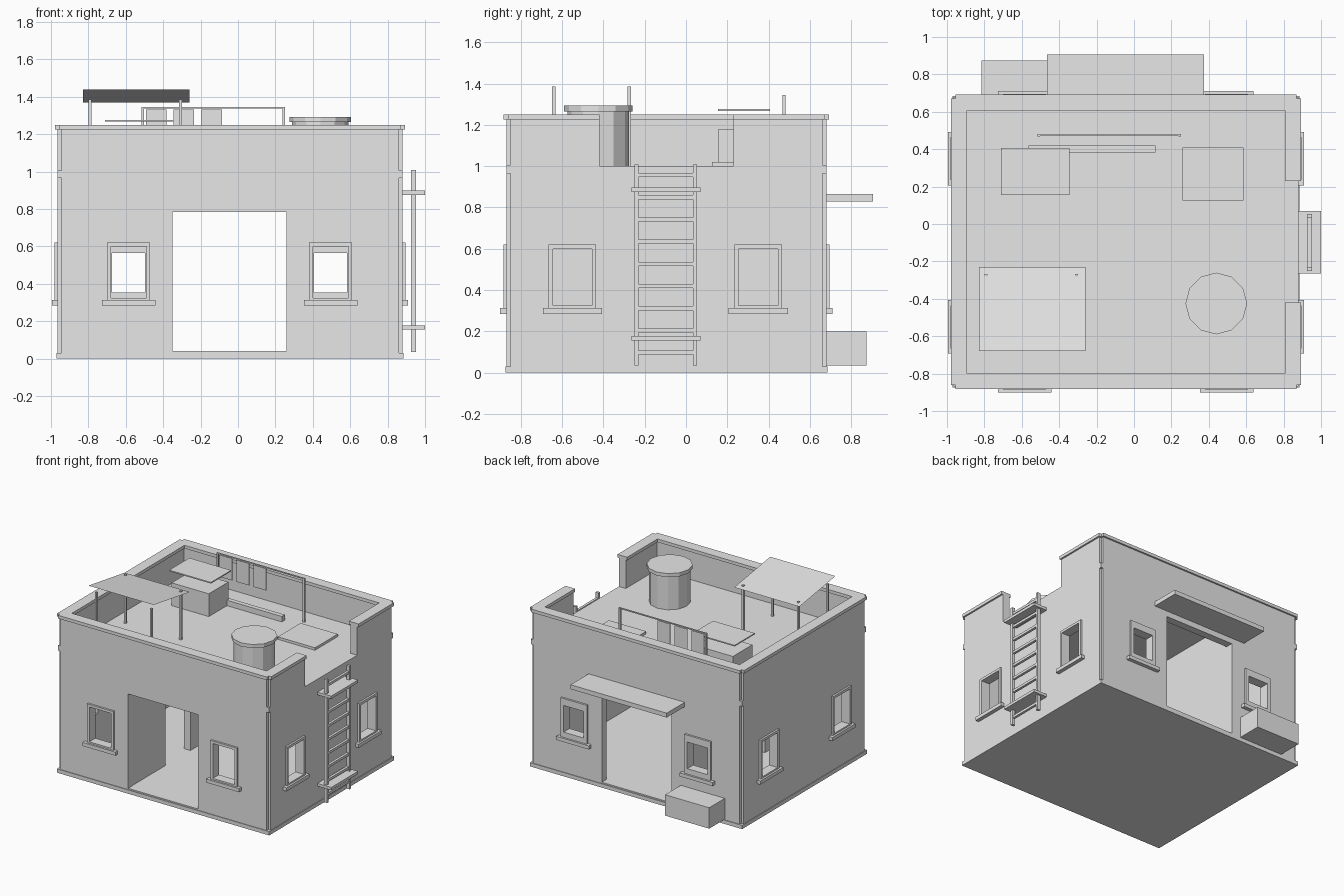
import bpy, bmesh
from mathutils import Matrix, Vector

if "Cube" in bpy.data.objects:
    bpy.data.objects.remove(bpy.data.objects["Cube"])

plaster = bpy.data.materials.new("plain_grey")
plaster.use_nodes = True
plaster.diffuse_color = (0.8, 0.8, 0.8, 1)
plaster.node_tree.nodes["Principled BSDF"].inputs["Base Color"].default_value = (0.8, 0.8, 0.8, 1)

# Outer wall faces and common levels
X0, X1, Y0, Y1 = -0.965, 0.88, -0.87, 0.68
FLOOR, ROOF, TOP, CAP = 0.04, 1.0, 1.23, 1.25
THICK, NOTCH = 0.06, 0.02
DOOR = (-0.35, 0.26)
DOOR_TOP = 0.785


def finish(name, bm):
    mesh = bpy.data.meshes.new(name)
    bm.to_mesh(mesh)
    bm.free()
    mesh.materials.append(plaster)
    obj = bpy.data.objects.new(name, mesh)
    bpy.context.collection.objects.link(obj)
    return obj


def boxes(name, *spans):
    """One object from boxes given as (x0, x1, y0, y1, z0, z1)."""
    bm = bmesh.new()
    for x0, x1, y0, y1, z0, z1 in spans:
        centre = Matrix.Translation(((x0 + x1) / 2, (y0 + y1) / 2, (z0 + z1) / 2))
        size = Matrix.Diagonal((abs(x1 - x0), abs(y1 - y0), abs(z1 - z0), 1))
        bmesh.ops.create_cube(bm, size=1, matrix=centre @ size)
    return finish(name, bm)


def cut(obj, *spans):
    """Subtract boxes from an object and bake the result."""
    cutter = boxes("cutter", *spans)
    cutter.hide_render = True
    mod = obj.modifiers.new("openings", "BOOLEAN")
    mod.operation, mod.solver, mod.object = "DIFFERENCE", "EXACT", cutter
    bpy.context.view_layer.update()
    graph = bpy.context.evaluated_depsgraph_get()
    mesh = bpy.data.meshes.new_from_object(obj.evaluated_get(graph))
    obj.modifiers.clear()
    obj.data = mesh
    bpy.data.objects.remove(cutter)


def on_wall(side, u0, u1, o0, o1, z0, z1):
    """Box on a wall: u runs along it, o is the distance outwards."""
    face = {"front": Y0, "back": Y1, "right": X0, "left": X1}[side]
    sign = 1 if side in ("back", "left") else -1
    a, b = sorted((face + sign * o0, face + sign * o1))
    if side in ("front", "back"):
        return (u0, u1, a, b, z0, z1)
    return (a, b, u0, u1, z0, z1)


# Base, floor and roof
boxes("base", (X0 - 0.005, X1 + 0.005, Y0 - 0.005, Y1 + 0.005, 0, 0.03))
boxes("floor", (X0 + 0.03, X1 - 0.03, Y0 + 0.03, Y1 - 0.03, 0.02, FLOOR))
boxes("roof", (X0 + 0.03, X1 - 0.03, Y0 + 0.03, Y1 - 0.03, 0.97, ROOF))

# Walls with door, window and parapet openings
GAP = (-0.42, 0.23)
WINDOWS = {"front": (-0.585, 0.495), "back": (-0.585, 0.495),
           "right": (-0.55, 0.35), "left": (-0.55, 0.35)}
for side, centres in WINDOWS.items():
    ends = (X0, X1) if side in ("front", "back") else (Y0, Y1)
    wall = boxes(side + "_wall",
                 on_wall(side, ends[0] + NOTCH, ends[1] - NOTCH, -THICK, 0, 0.03, TOP))
    half = 0.0875 if side == "back" else 0.095
    low, high = (0.355, 0.565) if side == "back" else (0.325, 0.6)
    holes = [on_wall(side, c - half, c + half, -0.2, 0.1, low, high) for c in centres]
    if side in ("front", "back"):
        holes.append(on_wall(side, *DOOR, -0.2, 0.1, FLOOR, DOOR_TOP))
    if side == "left":
        holes.append(on_wall(side, *GAP, -0.2, 0.1, ROOF, 1.4))
    cut(wall, *holes)

    # Window frames and sills
    for i, c in enumerate(centres):
        w = half + 0.02 if side != "back" else 0.115
        boxes(f"{side}_window_frame_{i + 1}",
              on_wall(side, c - w, c - half, -0.01, 0.015, 0.31, 0.62),
              on_wall(side, c + half, c + w, -0.01, 0.015, 0.31, 0.62),
              on_wall(side, c - half, c + half, -0.01, 0.015, high, 0.62),
              on_wall(side, c - half, c + half, -0.01, 0.015, 0.31, low))
        boxes(f"{side}_window_sill_{i + 1}",
              on_wall(side, c - 0.143, c + 0.143, -0.01, 0.03, 0.285, 0.313))

    # Parapet capping, interrupted above the ladder
    runs = [(ends[0] + 0.01, ends[1] - 0.01)]
    if side == "left":
        runs = [(runs[0][0], GAP[0]), (GAP[1], runs[0][1])]
    boxes(side + "_parapet_cap",
          *[on_wall(side, a, b, -THICK - 0.012, 0.013, TOP - 0.005, CAP) for a, b in runs])

# Small collars in the corner notches
boxes("corner_collars", *[(x - 0.004, x + 0.016, y - 0.004, y + 0.016, 0.965, 1.005)
                          for x in (X0 + 0.004, X1 - 0.016) for y in (Y0 + 0.004, Y1 - 0.016)])

# Inner partition with a doorway
partition = boxes("partition", (-0.41, -0.353, Y0 + 0.04, Y1 - 0.04, 0.03, 0.98))
cut(partition, (-0.6, -0.2, -0.40, -0.09, FLOOR, DOOR_TOP))

# Back awning and crate beside the back door
boxes("back_awning", (-0.465, 0.375, Y1 - 0.01, 0.905, 0.83, 0.865))
boxes("back_crate", (-0.815, -0.43, Y1 - 0.01, 0.875, 0.035, 0.2))

# Ladder
RAILS = ((-0.25, -0.23), (0.033, 0.053))
boxes("ladder_rails", *[(0.925, 0.952, a, b, 0.035, 1.008) for a, b in RAILS])
boxes("ladder_rungs", *[(0.928, 0.948, RAILS[0][1], RAILS[1][0], z - 0.01, z + 0.01)
                        for z in (0.097 + 0.1075 * k for k in range(9))])
boxes("ladder_brackets", *[(X1 - 0.01, 1.0, -0.265, 0.07, z, z + 0.022)
                           for z in (0.155, 0.876)])

# Water tank with lid
for name, radius, low, high in (("tank_body", 0.15, ROOF, 1.27), ("tank_lid", 0.165, 1.265, 1.293)):
    bm = bmesh.new()
    bmesh.ops.create_cone(bm, cap_ends=True, segments=12, radius1=radius, radius2=radius,
                          depth=high - low,
                          matrix=Matrix.Translation((0.44, -0.425, (low + high) / 2)))
    finish(name, bm)

# Roof hatch, storage box with raised cover, and beam
boxes("roof_hatch", (0.26, 0.585, 0.125, 0.41, ROOF - 0.01, 1.02))
boxes("storage_box", (-0.69, -0.365, 0.157, 0.4, ROOF - 0.01, 1.18))
boxes("storage_cover", (-0.71, -0.345, 0.155, 0.407, 1.267, 1.276))
boxes("roof_beam", (-0.565, 0.115, 0.383, 0.42, ROOF - 0.01, 1.043))

# Tilted canopy sheet on four posts
bm = bmesh.new()
corners = ((-0.83, -0.68, 1.44), (-0.26, -0.68, 1.44), (-0.26, -0.23, 1.37), (-0.83, -0.23, 1.37))
bm.faces.new([bm.verts.new(Vector(c)) for c in corners])
finish("canopy_sheet", bm)
boxes("canopy_posts", *[(x - 0.008, x + 0.008, y - 0.008, y + 0.008, ROOF - 0.01, 1.385)
                        for x in (-0.79, -0.308) for y in (-0.64, -0.275)])

# Washing line with three cloths
boxes("line_posts", *[(x - 0.007, x + 0.007, 0.468, 0.482, ROOF - 0.01, 1.345)
                      for x in (-0.51, 0.245)])
boxes("washing_line", (-0.51, 0.245, 0.471, 0.479, 1.337, 1.346))
boxes("hanging_cloths", *[(x, x + 0.11, 0.473, 0.477, 1.16, 1.333)
                          for x in (-0.492, -0.345, -0.196)])
